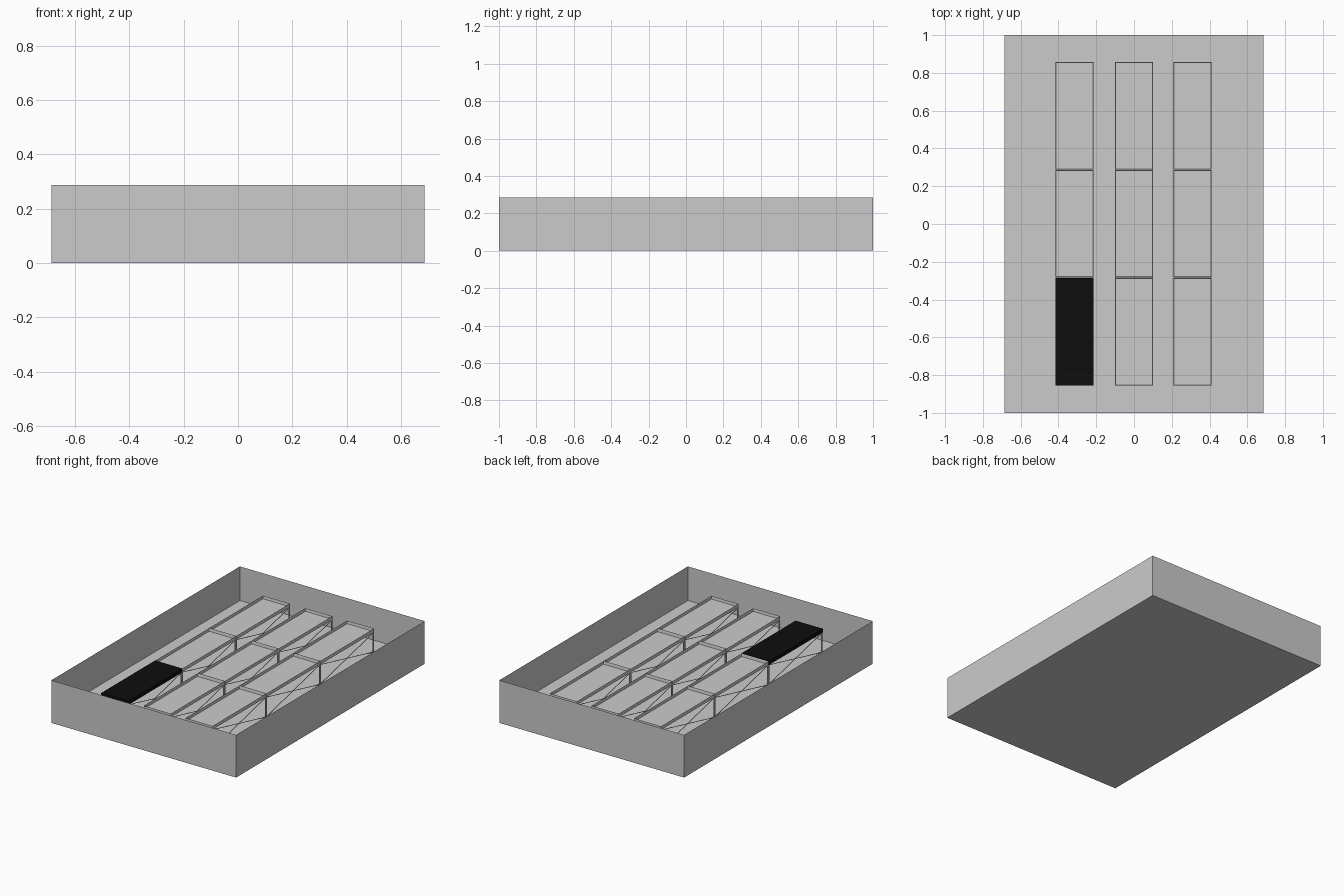
import bpy
import bmesh
from mathutils import Vector

if "Cube" in bpy.data.objects:
    bpy.data.objects.remove(bpy.data.objects["Cube"])

HX, HY, H = 0.686, 1.0, 0.286   # enclosure half sizes and height
FLOOR = 0.057                   # raised inner floor
TOP = 0.217                     # bench rim height
BW, BL = 0.2, 0.568             # bench width and length
RIM, DEPTH = 0.004, 0.024       # bench tray wall and height
LEG = 0.006


def add_box(bm, lo, hi):
    lo, hi = Vector(lo), Vector(hi)
    verts = bmesh.ops.create_cube(bm, size=1)["verts"]
    for v in verts:
        v.co = (lo + hi) / 2 + v.co * (hi - lo)
    return verts


def add_bar(bm, a, b, t):
    """Thin square bar from a to b."""
    a, b = Vector(a), Vector(b)
    rot = (b - a).to_track_quat("Z", "Y")
    for v in bmesh.ops.create_cube(bm, size=1)["verts"]:
        v.co = (a + b) / 2 + rot @ Vector((v.co.x * t, v.co.y * t, v.co.z * (b - a).length))


def finish(bm, name, loc=(0, 0, 0)):
    me = bpy.data.meshes.new(name)
    bm.to_mesh(me)
    bm.free()
    ob = bpy.data.objects.new(name, me)
    ob.location = loc
    bpy.context.collection.objects.link(ob)
    return ob


# Open-topped enclosure with thin sheet walls
bm = bmesh.new()
add_box(bm, (-HX, -HY, 0), (HX, HY, H))
bm.normal_update()
bmesh.ops.delete(bm, geom=[f for f in bm.faces if f.normal.z > 0.5], context="FACES")
finish(bm, "enclosure_walls")

# Raised floor sheet
bm = bmesh.new()
for v in bmesh.ops.create_grid(bm, x_segments=1, y_segments=1, size=1)["verts"]:
    v.co = (v.co.x * HX, v.co.y * HY, FLOOR)
finish(bm, "inner_floor")


# Bench: shallow tray on slim legs with crossed side braces
bm = bmesh.new()
x, y = BW / 2, BL / 2
zb = TOP - DEPTH
add_box(bm, (-x, -y, zb), (x, y, TOP))
bm.normal_update()
top = [f for f in bm.faces if f.normal.z > 0.5]
bmesh.ops.inset_region(bm, faces=top, thickness=RIM)
bmesh.ops.translate(bm, verts=top[0].verts, vec=(0, 0, -DEPTH + 0.005))
for sx in (-1, 1):
    px = sx * (x - LEG / 2)
    for sy in (-1, 1):
        py = sy * (y - LEG / 2)
        add_bar(bm, (px, py, FLOOR), (px, py, zb), LEG)
        add_bar(bm, (px, -py, FLOOR + 0.003), (px, py, zb - 0.003), 0.003)
first = finish(bm, "bench")

centres = [(cx, cy) for cx in (-0.315, 0, 0.31) for cy in (-0.571, 0.002, 0.573)]
first.location = (*centres[0], 0)
for cx, cy in centres[1:]:
    ob = first.copy()
    ob.location = (cx, cy, 0)
    bpy.context.collection.objects.link(ob)

# Dark mat covering one bench
bm = bmesh.new()
add_box(bm, (-x - 0.001, -y - 0.001, zb - 0.001), (x + 0.001, y + 0.001, TOP + 0.001))
mat_ob = finish(bm, "dark_bench_cover", (*centres[0], 0))
dark = bpy.data.materials.new("dark")
dark.diffuse_color = (0.004, 0.004, 0.004, 1)
dark.use_nodes = True
dark.node_tree.nodes["Principled BSDF"].inputs["Base Color"].default_value = dark.diffuse_color
mat_ob.data.materials.append(dark)
